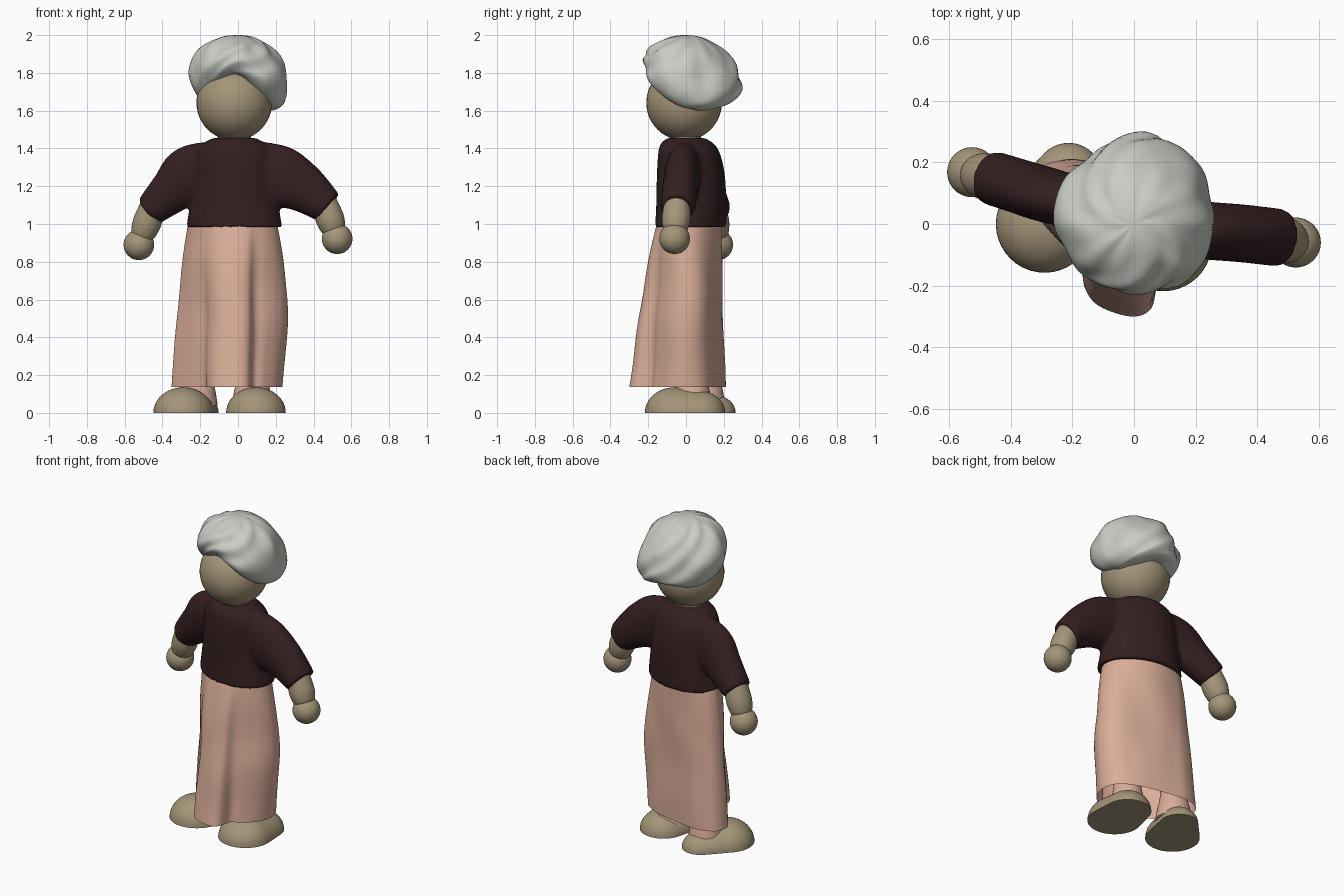
import bpy, bmesh, math
from mathutils import Vector, Matrix, noise

cube = bpy.data.objects.get("Cube")
if cube:
    bpy.data.objects.remove(cube)


def material(name, rgb):
    mat = bpy.data.materials.new(name)
    mat.use_nodes = True
    mat.diffuse_color = (*rgb, 1)
    bsdf = mat.node_tree.nodes["Principled BSDF"]
    bsdf.inputs["Base Color"].default_value = (*rgb, 1)
    bsdf.inputs["Roughness"].default_value = 0.8
    return mat


TAN = material("tan skin", (0.37, 0.30, 0.19))
GREY = material("silver hair", (0.58, 0.61, 0.55))
MAROON = material("dark maroon cloth", (0.035, 0.014, 0.015))
PINK = material("pink cloth", (0.70, 0.42, 0.32))


def finish(name, bm, mat, angle=60):
    bmesh.ops.recalc_face_normals(bm, faces=bm.faces)
    mesh = bpy.data.meshes.new(name)
    bm.to_mesh(mesh)
    bm.free()
    mesh.materials.append(mat)
    obj = bpy.data.objects.new(name, mesh)
    bpy.context.collection.objects.link(obj)
    bpy.ops.object.select_all(action="DESELECT")
    obj.select_set(True)
    bpy.context.view_layer.objects.active = obj
    bpy.ops.object.shade_smooth_by_angle(angle=math.radians(angle))
    return obj


def spline(points, steps, closed=False):
    """Catmull-Rom curve through vectors of any size."""
    pts = [Vector(p) for p in points]
    n = len(pts)
    get = (lambda i: pts[i % n]) if closed else (lambda i: pts[max(0, min(n - 1, i))])
    out = []
    for i in range(n if closed else n - 1):
        a, b, c, d = (get(i + k) for k in (-1, 0, 1, 2))
        for s in range(steps):
            t = s / steps
            out.append((2 * b + (c - a) * t + (2 * a - 5 * b + 4 * c - d) * t * t
                        + (3 * b - a - 3 * c + d) * t ** 3) / 2)
    if not closed:
        out.append(pts[-1])
    return out


def loft(bm, rings, cap_start=True, cap_end=True):
    loops = [[bm.verts.new(p) for p in ring] for ring in rings]
    n = len(loops[0])
    for a, b in zip(loops, loops[1:]):
        for i in range(n):
            j = (i + 1) % n
            bm.faces.new((a[i], a[j], b[j], b[i]))
    if cap_start:
        bm.faces.new(loops[0][::-1])
    if cap_end:
        bm.faces.new(loops[-1])


def tube(bm, path, thickest=1.0, sides=32):
    """Tube along (x, y, z, radius); thickest limits its front to back radius."""
    pts = spline(path, 6)
    rings = []
    for i, p in enumerate(pts):
        way = (pts[min(i + 1, len(pts) - 1)] - pts[max(i - 1, 0)]).xyz.normalized()
        up = way.cross(Vector((0, 1, 0))).normalized() * p.w
        side = way.cross(up).normalized() * min(p.w, thickest)
        angles = [k * math.tau / sides for k in range(sides)]
        rings.append([p.xyz + up * math.cos(a) + side * math.sin(a) for a in angles])
    loft(bm, rings)


def ball(bm, centre, radius, squash=1.0):
    bmesh.ops.create_uvsphere(bm, u_segments=40, v_segments=24, radius=radius,
                              matrix=Matrix.Translation(centre) @ Matrix.Diagonal((1, 1, squash, 1)))


TURN = math.radians(14)
YAW = Matrix.Rotation(-TURN, 3, "Z")


def body_ring(z, rx, ry, y, count=48):
    angles = [k * math.tau / count for k in range(count)]
    return [YAW @ Vector((rx * math.cos(a), ry * math.sin(a), 0)) + Vector((-0.02, y, z)) for a in angles]


# Head and neck
bm = bmesh.new()
ball(bm, (-0.02, -0.01, 1.642), 0.2)
finish("head", bm, TAN)
bm = bmesh.new()
loft(bm, [body_ring(z, 0.09, 0.08, 0) for z in (1.4, 1.465, 1.5)])
finish("neck", bm, TAN)

# Hair: a wavy swept cap, higher over the face and fuller at the back
RADIUS = spline([(r, 0) for r in (0.262, 0.285, 0.295, 0.255, 0.255, 0.235, 0.215, 0.25)], 12, True)
RIM = spline([(z, 0) for z in (1.61, 1.61, 1.65, 1.63, 1.65, 1.755, 1.79, 1.69)], 12, True)
LAST = math.radians(135)
rings = []
for row in range(1, 37):
    phi = LAST * min(row, 35) / 35
    drop = (math.cos(phi) - math.cos(LAST)) / (1 - math.cos(LAST))
    ring = []
    for k in range(96):
        a = k * math.tau / 96
        r, rim = RADIUS[k].x, RIM[k].x
        sweep = 1 + 0.6 * max(0, math.sin(a)) + 0.25 * max(0, math.cos(a)) + 0.3 * max(0, -math.sin(a))
        flat = r * math.sin(phi) ** 0.92
        z = rim + (2.0 - rim) * max(0, drop) ** sweep
        # swirling locks
        swirl = a * 2 + phi * 2.2
        lock = 0.006 * math.sin(swirl * 3 + 2 * math.sin(swirl))
        lock += 0.016 * noise.noise((math.cos(a) * 2.5, math.sin(a) * 2.5, z * 7))
        flat += lock * math.sin(phi)
        z += lock * 0.6 * math.sin(phi)
        if row == 36:
            flat *= 0.6
        ring.append(Vector((flat * math.cos(a), flat * math.sin(a), z)))
    rings.append(ring)
bm = bmesh.new()
loft(bm, rings)
finish("hair", bm, GREY, 75)

# Shirt: torso and both deep sleeves fused into one soft garment
bm = bmesh.new()
profile = [(0.983, 0.258, 0.184, 0.025), (1.1, 0.238, 0.182, 0.028), (1.25, 0.22, 0.178, 0.026),
           (1.36, 0.215, 0.163, 0.018), (1.42, 0.175, 0.143, 0.008), (1.455, 0.115, 0.1, 0.0)]
loft(bm, [body_ring(*p) for p in spline(profile, 5)])
tube(bm, [(-0.1, 0.05, 1.29, 0.15), (-0.25, 0.085, 1.255, 0.16),
          (-0.35, 0.115, 1.175, 0.122), (-0.468, 0.152, 1.068, 0.085)], 0.088)
tube(bm, [(0.06, 0.0, 1.3, 0.145), (0.22, -0.02, 1.25, 0.165),
          (0.345, -0.03, 1.19, 0.132), (0.478, -0.045, 1.087, 0.09)], 0.094)
shirt = finish("shirt", bm, MAROON)
fuse = shirt.modifiers.new("fuse", "REMESH")
fuse.mode = "VOXEL"
fuse.voxel_size = 0.012
fuse.use_smooth_shade = True
soften = shirt.modifiers.new("soften", "SMOOTH")
soften.factor = 0.5
soften.iterations = 6

# Forearms with pinched wrists, and round hands
ARMS = {"right": ((-0.44, 0.14, 1.12), (-0.525, 0.168, 0.89)),
        "left": ((0.45, -0.045, 1.13), (0.525, -0.06, 0.922))}
for side, (elbow, hand) in ARMS.items():
    start, end = Vector(elbow), Vector(hand)
    widths = [(0, 0.065), (0.3, 0.073), (0.52, 0.075), (0.7, 0.068), (0.8, 0.06), (0.95, 0.055)]
    bm = bmesh.new()
    tube(bm, [(*start.lerp(end, t), r) for t, r in widths])
    finish(side + "_forearm", bm, TAN)
    bm = bmesh.new()
    ball(bm, end, 0.081)
    finish(side + "_hand", bm, TAN)

# Skirt: rounded waist opening into a hem with a raised front panel
HEM = [(0.235, 0.0), (0.205, 0.09), (0.11, 0.15), (0.0, 0.18), (-0.12, 0.2), (-0.22, 0.21),
       (-0.32, 0.175), (-0.352, 0.1), (-0.325, 0.04), (-0.24, -0.06), (-0.175, -0.12), (-0.16, -0.205),
       (-0.115, -0.265), (-0.01, -0.3), (0.055, -0.275), (0.08, -0.19), (0.135, -0.16), (0.205, -0.09)]
hem = spline(HEM, 6, True)
rings = []
for row in range(25):
    t = row / 24
    z = 1.03 - 0.893 * t
    ring = []
    for p in hem:
        a = math.atan2(p.y, p.x + 0.03)
        waist = YAW @ Vector((0.232 * math.cos(a + TURN), 0.162 * math.sin(a + TURN), 0))
        q = Vector((waist.x - 0.03, waist.y + 0.025, z))
        q.x += (p.x - q.x) * t ** 0.68 + 0.04 * math.sin(math.pi * t) * max(0, math.cos(a)) ** 3
        q.y += (p.y - q.y) * t ** 0.75
        # soft creases in the cloth
        crease = 0.014 * noise.noise((q.x * 5, q.y * 5, z * 3)) * math.sin(math.pi * t)
        ring.append(q + crease * Vector((math.cos(a), math.sin(a), 0)))
    rings.append(ring)
bm = bmesh.new()
loft(bm, rings, cap_end=False)
finish("skirt", bm, PINK, 75)

# Shoes: flat soled domes, wide at the toe, with cloth covered ankles
SHOES = {"right": ((-0.29, 0.0), (-0.212, 0.153), 0.11, (-0.215, 0.1)),
         "left": ((0.095, -0.06), (0.108, 0.07), 0.138, (0.075, 0.03))}
for side, (toe, heel, heel_radius, ankle) in SHOES.items():
    bm = bmesh.new()
    ball(bm, (*toe, 0), 0.158, 0.86)
    ball(bm, (*heel, 0), heel_radius, 0.85)
    geom = bm.verts[:] + bm.edges[:] + bm.faces[:]
    bmesh.ops.bisect_plane(bm, geom=geom, plane_co=(0, 0, 0), plane_no=(0, 0, -1), clear_outer=True)
    hull = bmesh.ops.convex_hull(bm, input=bm.verts[:])
    spare = set(hull["geom_interior"]) | set(hull["geom_unused"])
    bmesh.ops.delete(bm, geom=[v for v in spare if isinstance(v, bmesh.types.BMVert)], context="VERTS")
    keep = {f for f in hull["geom"] if isinstance(f, bmesh.types.BMFace)}
    bmesh.ops.delete(bm, geom=[f for f in bm.faces if f not in keep], context="FACES_ONLY")
    finish(side + "_shoe", bm, TAN, 50)
    bm = bmesh.new()
    tube(bm, [(*ankle, 0.04, 0.108), (*ankle, 0.12, 0.095), (*ankle, 0.2, 0.08), (*ankle, 0.4, 0.08)])
    finish(side + "_ankle", bm, PINK)
